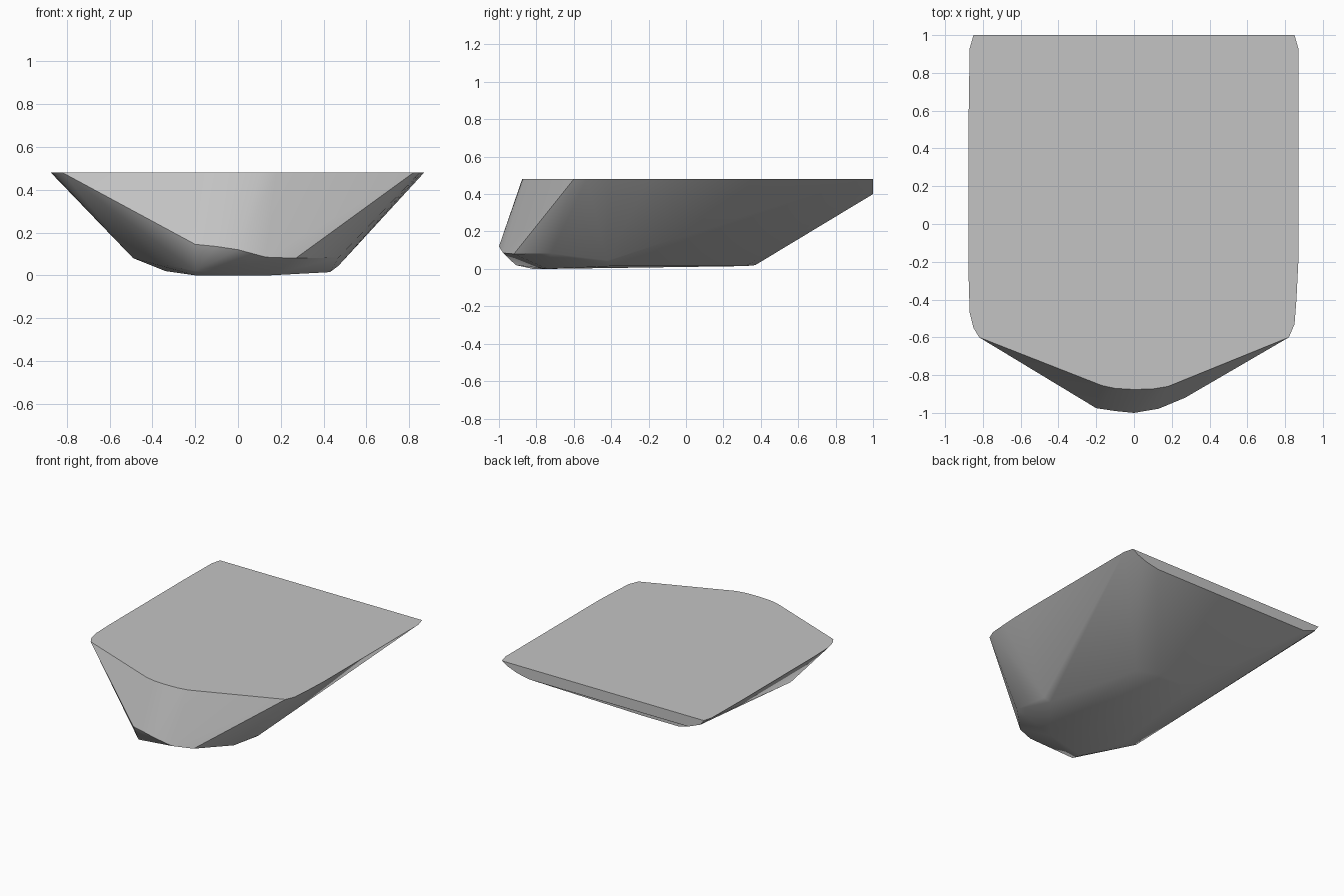
import bpy, bmesh, math

cube = bpy.data.objects.get("Cube")
if cube:
    bpy.data.objects.remove(cube, do_unlink=True)

# Stone grey material
grey = bpy.data.materials.new("stone_grey")
grey.use_nodes = True
colour = (0.55, 0.55, 0.55, 1)
grey.diffuse_color = colour
grey.node_tree.nodes["Principled BSDF"].inputs["Base Color"].default_value = colour

TOP, BACK = 0.48, 1.0

# Flat top outline (x, y)
deck = [(-.82, -.6), (-.85, -.55), (-.87, -.47), (-.875, -.3), (-.875, .6),
        (-.87, .93), (-.85, BACK), (.85, BACK), (.87, .93), (.87, -.2),
        (.86, -.4), (.85, -.53), (.82, -.6), (.18, -.86), (.1, -.873),
        (0, -.876), (-.1, -.87), (-.17, -.855)]

# Lower edge of the back wall (x, z)
transom = [(-.82, .44), (-.72, .4), (.62, .4), (.72, .42), (.8, .45)]

# Bow rim and side corners (x, y, z)
rim = [(-.2, -.975, .145), (-.1, -.99, .135), (0, -1, .12), (.13, -.978, .085),
       (.27, -.92, .08), (.47, -.72, .083), (-.49, -.56, .08)]

# Underside corners (x, y, z)
keel = [(-.2, -.91, .02), (-.2, -.82, 0), (.15, -.74, 0), (-.34, -.5, .02),
        (.47, -.42, .045), (.43, -.4, .015), (.25, .32, .015),
        (.1, .37, .02), (-.2, .37, .02)]

points = [(x, y, TOP) for x, y in deck]
points += [(x, BACK, z) for x, z in transom]
points += rim + keel

# Wrap the faceted body around its corner points
bm = bmesh.new()
for p in points:
    bm.verts.new(p)
hull = bmesh.ops.convex_hull(bm, input=bm.verts)
loose = [v for v in bm.verts if not v.link_faces]
bmesh.ops.delete(bm, geom=loose, context="VERTS")
bmesh.ops.dissolve_limit(bm, angle_limit=math.radians(0.5),
                         verts=bm.verts, edges=bm.edges)
bmesh.ops.recalc_face_normals(bm, faces=bm.faces)
mesh = bpy.data.meshes.new("faceted_body")
bm.to_mesh(mesh)
bm.free()
mesh.materials.append(grey)

body = bpy.data.objects.new("faceted_body", mesh)
bpy.context.collection.objects.link(body)
bpy.ops.object.select_all(action="DESELECT")
body.select_set(True)
bpy.context.view_layer.objects.active = body
bpy.ops.object.shade_smooth_by_angle(angle=math.radians(32))
